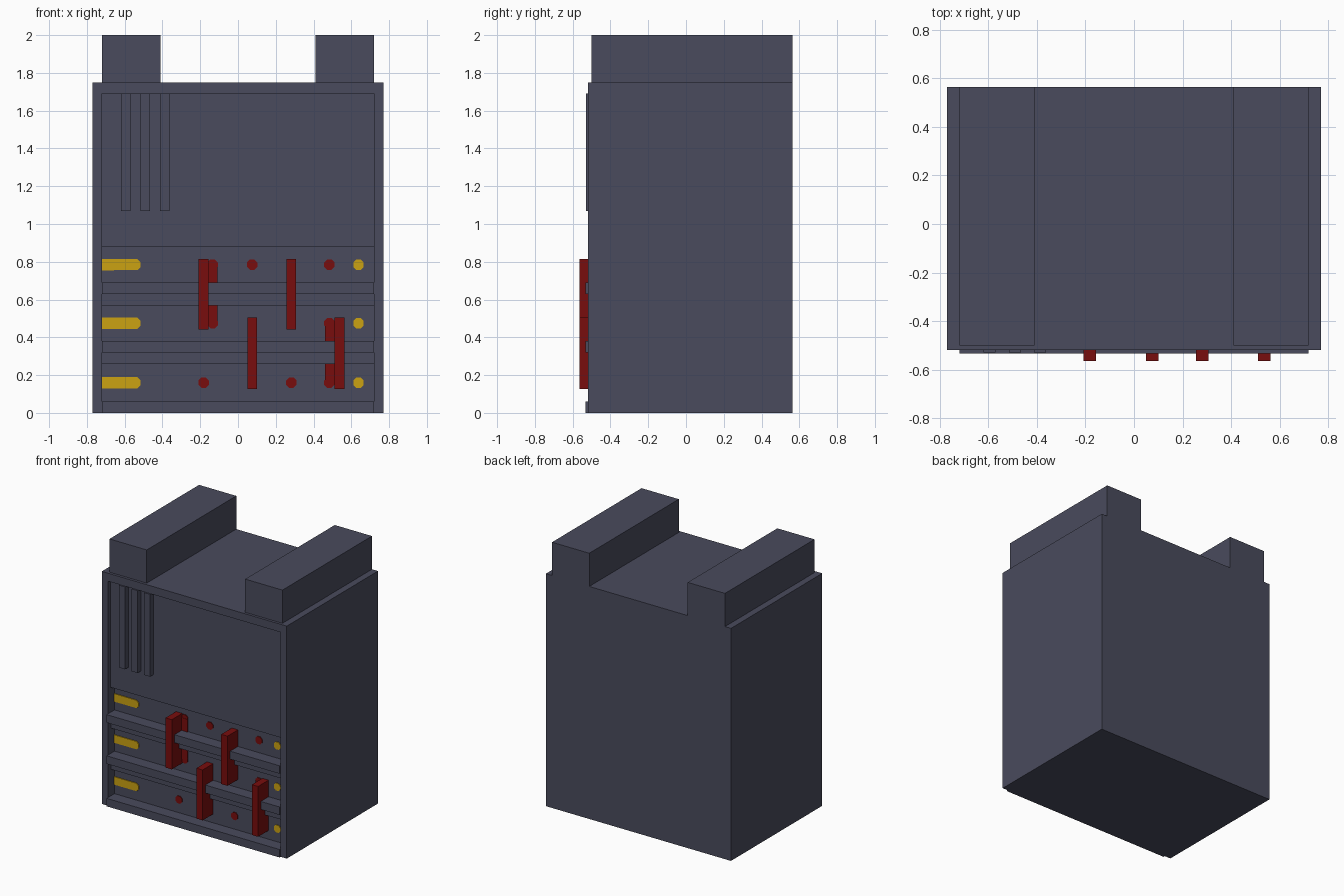
import bpy, math

if "Cube" in bpy.data.objects:
    bpy.data.objects.remove(bpy.data.objects["Cube"])


def material(name, rgb):
    m = bpy.data.materials.new(name)
    m.diffuse_color = (*rgb, 1)
    m.use_nodes = True
    m.node_tree.nodes["Principled BSDF"].inputs["Base Color"].default_value = m.diffuse_color
    return m


SLATE = material("slate", (0.067, 0.07, 0.109))
RED = material("dark_red", (0.19, 0.004, 0.004))
YELLOW = material("amber", (0.60, 0.36, 0.006))


def prism(name, outline, y0, y1, mat):
    """Extrude an (x, z) outline, anticlockwise seen from the front, from y0 back to y1."""
    n = len(outline)
    verts = [(x, y, z) for y in (y0, y1) for x, z in outline]
    faces = [tuple(range(n)), tuple(range(2 * n - 1, n - 1, -1))]
    faces += [(i, i + n, (i + 1) % n + n, (i + 1) % n) for i in range(n)]
    mesh = bpy.data.meshes.new(name)
    mesh.from_pydata(verts, [], faces)
    mesh.materials.append(mat)
    ob = bpy.data.objects.new(name, mesh)
    bpy.context.collection.objects.link(ob)
    return ob


def box(name, x0, x1, y0, y1, z0, z1, mat=SLATE):
    return prism(name, [(x0, z0), (x1, z0), (x1, z1), (x0, z1)], y0, y1, mat)


def arc(cx, cz, r, a0, a1, n):
    return [(cx + r * math.cos(math.radians(a0 + (a1 - a0) * i / n)),
             cz + r * math.sin(math.radians(a0 + (a1 - a0) * i / n))) for i in range(n + 1)]


BACK = -0.44          # back wall of the lower recess
PLATE = BACK - 0.006  # front of thin painted plates
ROWS = (0.16, 0.475, 0.785)


def disc(name, x, z, mat, r=0.03):
    return prism(name, arc(x, z, r, 22.5, 337.5, 7), PLATE, BACK, mat)


# casing with a front recess open at the bottom
casing = box("casing", -0.77, 0.77, -0.52, 0.565, 0, 1.75)
cutter = box("recess_cutter", -0.72, 0.72, -0.7, BACK, -0.1, 1.69)
cutter.hide_render = True
cut = casing.modifiers.new("recess", "BOOLEAN")
cut.object = cutter
cut.solver = "EXACT"
bpy.context.view_layer.objects.active = casing
bpy.ops.object.modifier_apply(modifier=cut.name)
bpy.data.objects.remove(cutter)

# top rails
for side, x in (("left", -0.72), ("right", 0.41)):
    box(f"{side}_top_rail", x, x + 0.31, -0.5, 0.565, 1.75, 2.0)

# upper panel and its vertical ribs
box("upper_panel", -0.72, 0.72, -0.49, BACK, 0.88, 1.69)
for i, x in enumerate((-0.62, -0.515, -0.412)):
    box(f"panel_rib_{i}", x, x + 0.05, -0.53, -0.49, 1.07, 1.69)

# shelves, with set-back supports under the upper two
for i, z in enumerate((0.0, 0.32, 0.63)):
    box(f"shelf_{i}", -0.72, 0.72, -0.533, BACK, z, z + 0.06)
    if i:
        box(f"shelf_support_{i}", -0.72, 0.72, -0.48, BACK, z - 0.062, z)

# amber markers on each row
for i, z in enumerate(ROWS):
    pill = [(-0.72, z - 0.03)] + arc(-0.545, z, 0.032, -67.5, 67.5, 3) + [(-0.72, z + 0.03)]
    prism(f"amber_bar_{i}", pill, PLATE, BACK, YELLOW)
    disc(f"amber_dot_{i}", 0.638, z, YELLOW)

# red levers, each joining two neighbouring rows
for i, (x, row) in enumerate(((-0.182, 1), (0.075, 0), (0.282, 1), (0.537, 0))):
    box(f"lever_{i}", x - 0.026, x + 0.026, -0.565, BACK, ROWS[row] - 0.034, ROWS[row + 1] + 0.03, RED)

# red sockets and the painted tracks between paired ones
for i, (x, row) in enumerate(((-0.134, 2), (-0.134, 1), (0.075, 2), (0.484, 2), (0.484, 1),
                              (0.484, 0), (-0.182, 0), (0.282, 0))):
    disc(f"socket_{i}", x, ROWS[row], RED)
for i, (x, row) in enumerate(((-0.134, 1), (0.484, 0))):
    box(f"track_{i}", x - 0.024, x + 0.026, PLATE - 0.002, BACK, ROWS[row], ROWS[row + 1], RED)
